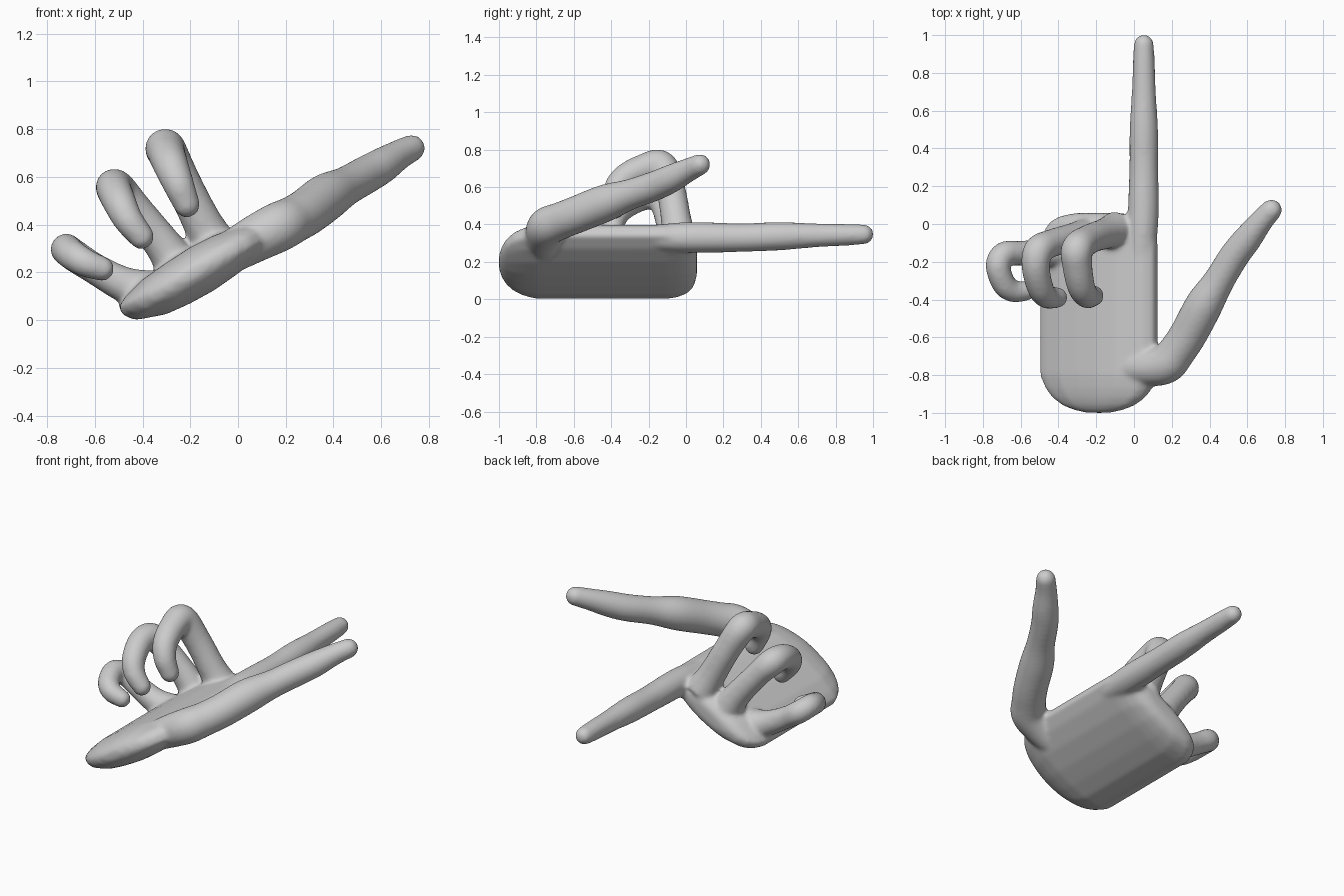
import bpy, bmesh, math
from mathutils import Vector

if "Cube" in bpy.data.objects:
    bpy.data.objects.remove(bpy.data.objects["Cube"])

bm = bmesh.new()


def loft(rings):
    """Skin a list of closed rings and cap both ends."""
    vs = [[bm.verts.new(p) for p in r] for r in rings]
    n = len(vs[0])
    faces = [bm.faces.new(vs[0][::-1]), bm.faces.new(vs[-1])]
    for a, b in zip(vs, vs[1:]):
        for i in range(n):
            j = (i + 1) % n
            faces.append(bm.faces.new((a[i], a[j], b[j], b[i])))
    bmesh.ops.recalc_face_normals(bm, faces=faces)


def spline(pts, steps=6):
    """Catmull-Rom through points of any dimension."""
    p = [Vector(q) for q in pts]
    p = [2 * p[0] - p[1]] + p + [2 * p[-1] - p[-2]]
    out = []
    for a, b, c, d in zip(p, p[1:], p[2:], p[3:]):
        for k in range(steps):
            t = k / steps
            out.append(0.5 * (2 * b + (c - a) * t + (2 * a - 5 * b + 4 * c - d) * t * t
                              + (3 * b - a - 3 * c + d) * t ** 3))
    return out + [p[-2]]


def finger(pts, n=20):
    """Tapered tube along (x, y, z, radius) points with a domed tip at the last point."""
    path = spline(pts)
    centres = [q.to_3d() for q in path]
    radii = [q[3] for q in path]
    end, r = centres[-1], radii[-1]
    d = (end - centres[-2]).normalized()
    for k in range(1, 7):
        a = math.radians(14 * k)
        centres.append(end + d * r * math.sin(a))
        radii.append(r * math.cos(a))
    rings, side = [], None
    for i, c in enumerate(centres):
        t = (centres[min(i + 1, len(centres) - 1)] - centres[max(i - 1, 0)]).normalized()
        side = t.orthogonal() if side is None else side - t * side.dot(t)
        side.normalize()
        up = t.cross(side)
        rings.append([c + radii[i] * (side * math.cos(2 * math.pi * k / n)
                                      + up * math.sin(2 * math.pi * k / n)) for k in range(n)])
    loft(rings)


# Palm: tilted lens section swept front to back, shrinking at both ends
section = [(-.5, .055), (-.48, .02), (-.43, 0), (-.3, .025), (-.2, .07), (-.1, .125),
           (0, .195), (.08, .27), (.13, .34), (.1, .39), (.04, .4), (-.1, .355),
           (-.2, .305), (-.3, .24), (-.4, .17), (-.47, .1)]
sweep = [(-1, .2), (-.985, .42), (-.96, .62), (-.92, .79), (-.87, .91), (-.8, 1), (-.6, 1),
         (-.3, 1), (-.1, 1), (-.04, .95), (.01, .84), (.04, .68), (.058, .4)]
cx, cz = -.19, .2
loft([[(cx + (x - cx) * s, y, cz + (z - cz) * s) for x, z in section] for y, s in sweep])

# Index finger, straight
finger([(.04, -.25, .33, .06), (.045, -.05, .33, .08), (.05, .1, .33, .082), (.052, .3, .33, .077),
        (.052, .5, .337, .076), (.052, .7, .342, .064), (.052, .87, .345, .058),
        (.052, .95, .347, .053)])
# Thumb, spread outward
finger([(-.02, -.76, .29, .09), (.08, -.76, .345, .1), (.17, -.74, .39, .105), (.23, -.67, .42, .1),
        (.29, -.58, .455, .1), (.37, -.43, .515, .1), (.45, -.3, .56, .083),
        (.53, -.17, .605, .08), (.6, -.08, .645, .076), (.67, .01, .69, .064),
        (.727, .074, .72, .057)])
# Middle, ring and little fingers, curled
finger([(-.09, -.03, .3, .1), (-.15, -.05, .41, .083), (-.235, -.08, .58, .079),
        (-.3, -.13, .71, .085), (-.3, -.22, .70, .08), (-.28, -.33, .645, .074),
        (-.25, -.38, .57, .066), (-.215, -.38, .485, .056)])
finger([(-.24, -.06, .2, .1), (-.31, -.07, .31, .08), (-.43, -.1, .46, .074),
        (-.505, -.14, .545, .08), (-.52, -.23, .55, .075), (-.495, -.34, .49, .07),
        (-.46, -.385, .42, .063), (-.405, -.39, .35, .054)])
finger([(-.38, -.14, .12, .09), (-.48, -.15, .15, .075), (-.6, -.155, .215, .066),
        (-.685, -.16, .27, .068), (-.72, -.22, .297, .066), (-.69, -.315, .27, .064),
        (-.64, -.355, .24, .06), (-.57, -.355, .215, .052)])

mesh = bpy.data.meshes.new("hand")
bm.to_mesh(mesh)
bm.free()
hand = bpy.data.objects.new("hand", mesh)
bpy.context.collection.objects.link(hand)

grey = bpy.data.materials.new("plain grey")
grey.diffuse_color = (.6, .6, .6, 1)
grey.use_nodes = True
grey.node_tree.nodes["Principled BSDF"].inputs["Base Color"].default_value = grey.diffuse_color
mesh.materials.append(grey)

# Fuse the parts into one skin and soften the joins
fuse = hand.modifiers.new("fuse", 'REMESH')
fuse.mode = 'VOXEL'
fuse.voxel_size = .012
fuse.use_smooth_shade = True
soften = hand.modifiers.new("soften", 'SMOOTH')
soften.factor = .5
soften.iterations = 10
